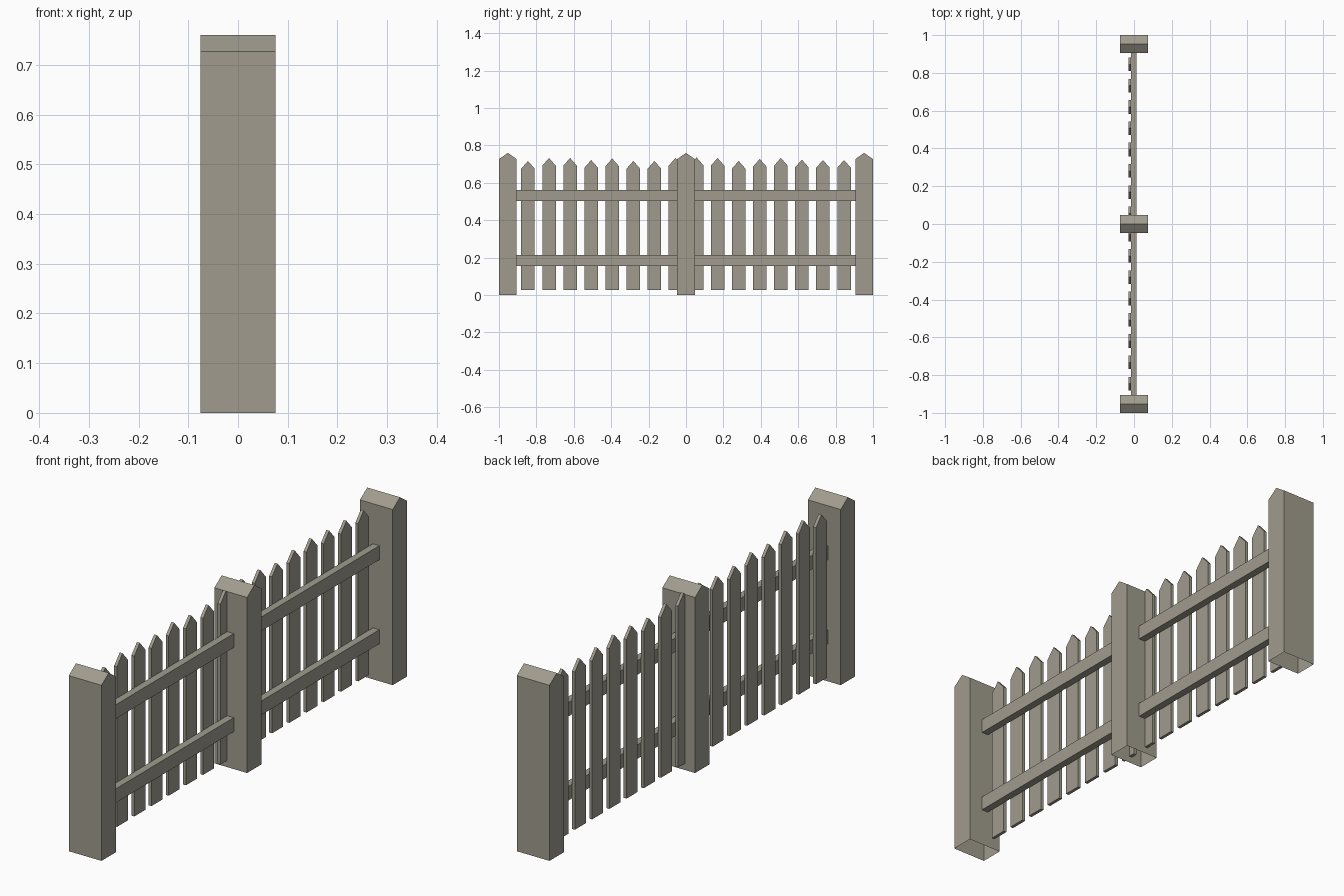
import bpy, bmesh

if "Cube" in bpy.data.objects:
    bpy.data.objects.remove(bpy.data.objects["Cube"])

wood = bpy.data.materials.new("weathered_wood")
wood.diffuse_color = (0.35, 0.33, 0.27, 1)
wood.use_nodes = True
wood.node_tree.nodes["Principled BSDF"].inputs["Base Color"].default_value = wood.diffuse_color


def board(name, profile, x0, x1, open_bottom=False):
    """Extrude a (y, z) outline from x0 to x1."""
    bm = bmesh.new()
    face = bm.faces.new([bm.verts.new((x0, y, z)) for y, z in profile])
    ext = bmesh.ops.extrude_face_region(bm, geom=[face], use_keep_orig=True)
    for v in ext["geom"]:
        if isinstance(v, bmesh.types.BMVert):
            v.co.x = x1
    bmesh.ops.recalc_face_normals(bm, faces=bm.faces)
    if open_bottom:
        low = [f for f in bm.faces if f.normal.z < -0.9]
        bmesh.ops.delete(bm, geom=low, context='FACES_ONLY')
    me = bpy.data.meshes.new(name)
    bm.to_mesh(me)
    bm.free()
    me.materials.append(wood)
    ob = bpy.data.objects.new(name, me)
    bpy.context.collection.objects.link(ob)
    return ob


def pointed(y, half, bottom, shoulder, peak):
    return [(y - half, bottom), (y + half, bottom), (y + half, shoulder),
            (y, peak), (y - half, shoulder)]


# Thick gabled posts, open underneath
for i, y in enumerate((-0.9525, 0, 0.9525)):
    board(f"post_{i + 1}", pointed(y, 0.0475, 0, 0.727, 0.76), -0.075, 0.075, True)

# Two horizontal rails in each bay
for side, (a, b) in {"left": (-0.91, -0.042), "right": (0.042, 0.91)}.items():
    for level, (lo, hi) in {"lower": (0.155, 0.213), "upper": (0.503, 0.561)}.items():
        board(f"{side}_{level}_rail", [(a, lo), (b, lo), (b, hi), (a, hi)], -0.016, 0.014)

# Pickets behind the rails, with slightly uneven heights
peaks = (0.717, 0.733, 0.733, 0.722, 0.730, 0.717, 0.717, 0.733,
         0.736, 0.733, 0.717, 0.728, 0.733, 0.724, 0.722, 0.722)
for i, peak in enumerate(peaks):
    y = -0.845 + i * 1.69 / 15
    board(f"picket_{i + 1}", pointed(y, 0.036, 0.028, peak - 0.041, peak), -0.029, -0.016)
